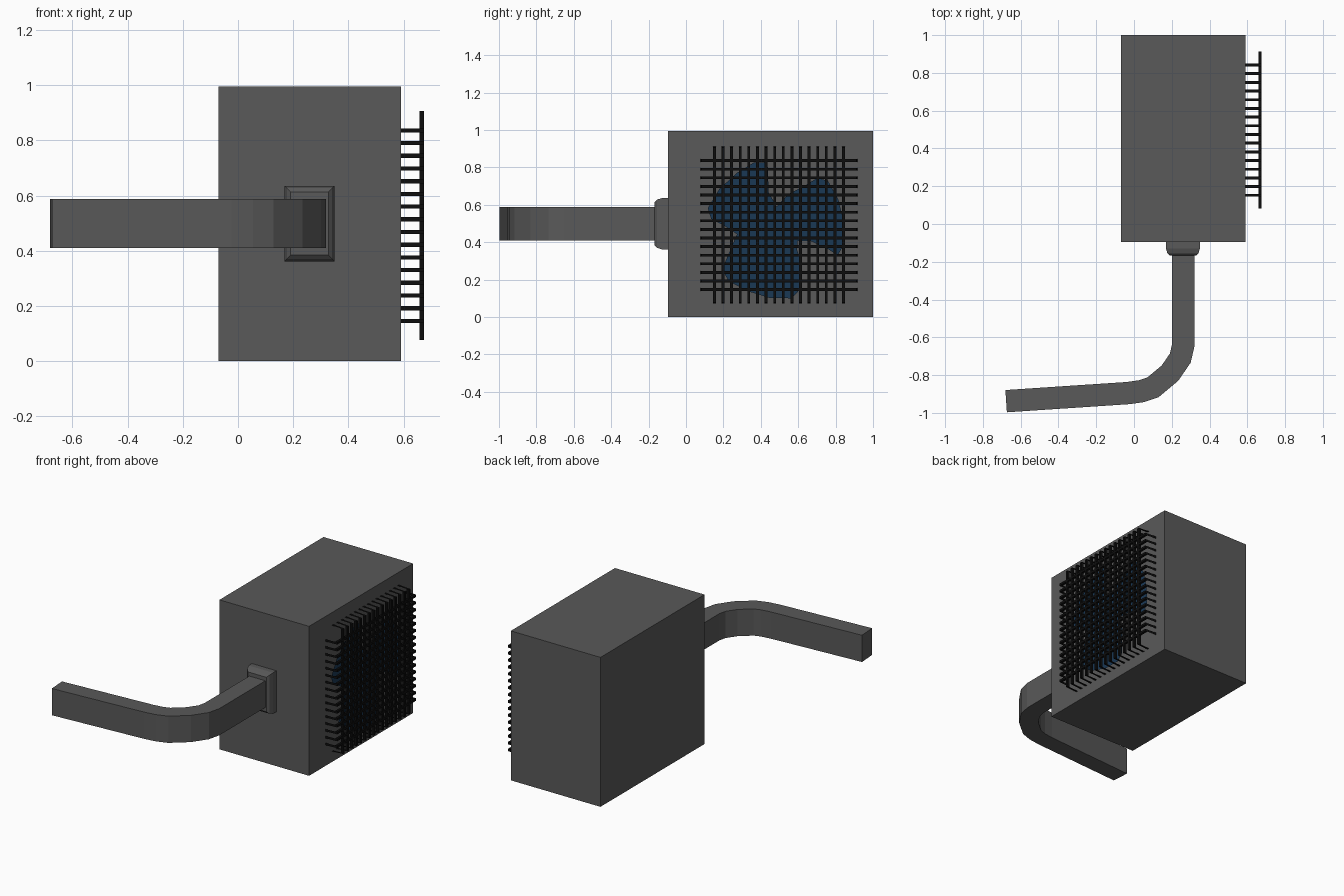
import bpy, bmesh, math
from mathutils import Vector

if "Cube" in bpy.data.objects:
    bpy.data.objects.remove(bpy.data.objects["Cube"])


def material(name, col):
    m = bpy.data.materials.new(name)
    m.diffuse_color = (*col, 1)
    m.use_nodes = True
    m.node_tree.nodes["Principled BSDF"].inputs["Base Color"].default_value = m.diffuse_color
    return m


DARK = material("dark_grey", (0.10, 0.10, 0.10))
BLACK = material("black", (0.004, 0.004, 0.004))
BLUE = material("dark_blue", (0.01, 0.04, 0.09))


def finish(name, bm, mat, fix=True):
    if fix:
        bmesh.ops.recalc_face_normals(bm, faces=bm.faces)
    me = bpy.data.meshes.new(name)
    bm.to_mesh(me)
    bm.free()
    me.materials.append(mat)
    ob = bpy.data.objects.new(name, me)
    bpy.context.collection.objects.link(ob)
    return ob


def add_box(bm, lo, hi):
    vs = bmesh.ops.create_cube(bm, size=1)["verts"]
    for v in vs:
        v.co = [lo[i] + (v.co[i] + 0.5) * (hi[i] - lo[i]) for i in range(3)]


def loft(bm, rings):
    """Skin a list of rectangular rings and cap both ends."""
    rows = [[bm.verts.new(p) for p in r] for r in rings]
    for a, b in zip(rows, rows[1:]):
        for i in range(4):
            j = (i + 1) % 4
            bm.faces.new((a[i], a[j], b[j], b[i]))
    bm.faces.new(rows[0])
    bm.faces.new(rows[-1])


# Main housing
bm = bmesh.new()
add_box(bm, (-0.07, -0.095, 0), (0.59, 1.0, 0.995))
finish("housing", bm, DARK)

# Bent duct: rectangular section mitred along a path
path = [Vector(p) for p in [(0.26, -0.09), (0.26, -0.645), (0.245, -0.71), (0.19, -0.79),
                            (0.10, -0.865), (0.04, -0.885), (-0.03, -0.895), (-0.677, -0.938)]]
rings = []
for i, p in enumerate(path):
    d0 = (p - path[max(i - 1, 0)]).normalized() if i else (path[1] - p).normalized()
    d1 = (path[i + 1] - p).normalized() if i < len(path) - 1 else d0
    t = (d0 + d1).normalized()
    n = Vector((-t.y, t.x)) * 0.059 / max(t.dot(d0), 0.5)
    a, b = p + n, p - n
    rings.append([(a.x, a.y, 0.41), (b.x, b.y, 0.41), (b.x, b.y, 0.588), (a.x, a.y, 0.588)])
bm = bmesh.new()
loft(bm, rings)
finish("bent_duct", bm, DARK)

# Chamfered collar where the duct meets the housing
rings = []
for y, inset in [(-0.09, 0), (-0.13, 0), (-0.156, 0.008), (-0.168, 0.022)]:
    x0, x1, z0, z1 = 0.169 + inset, 0.349 - inset, 0.362 + inset, 0.635 - inset
    rings.append([(x0, y, z0), (x1, y, z0), (x1, y, z1), (x0, y, z1)])
bm = bmesh.new()
loft(bm, rings)
finish("duct_collar", bm, DARK)

# Fan: three swept blades turned about the hub, lying flat behind the grille
blade = [(0.12, 88), (0.20, 101), (0.30, 99), (0.36, 97), (0.375, 108), (0.365, 125),
         (0.37, 145), (0.38, 163), (0.35, 171), (0.27, 177), (0.20, 190), (0.13, 202)]
bm = bmesh.new()
outline = []
for k in range(3):
    for r, a in blade:
        t = math.radians(a + 120 * k)
        outline.append(bm.verts.new((0.605, 0.48 + r * math.cos(t), 0.47 + r * math.sin(t))))
bm.faces.new(outline)
bmesh.ops.triangulate(bm, faces=bm.faces)
finish("fan_blades", bm, BLUE)

# Grille: crossed bars with thin legs bent back to the housing
N, H, X0, X1, CY, CZ = 16, 0.0075, 0.658, 0.674, 0.497, 0.491
for name, axis in (("grille_horizontal_bars", 1), ("grille_vertical_bars", 2)):
    bm = bmesh.new()
    cl, cs = (CY, CZ) if axis == 1 else (CZ, CY)

    def place(x, along, across):
        return (x, along, across) if axis == 1 else (x, across, along)

    for i in range(N):
        s = cs - 0.345 + 0.69 * i / (N - 1)
        add_box(bm, place(X0, cl - 0.415, s - H), place(X1, cl + 0.415, s + H))
        for side in (-1, 1):
            e = cl + side * 0.415
            f = cl + side * 0.42
            bm.faces.new([bm.verts.new(place(*q)) for q in
                          ((X1, e, s - H), (X1, e, s + H), (0.588, f, s + H), (0.588, f, s - H))])
    finish(name, bm, BLACK)
